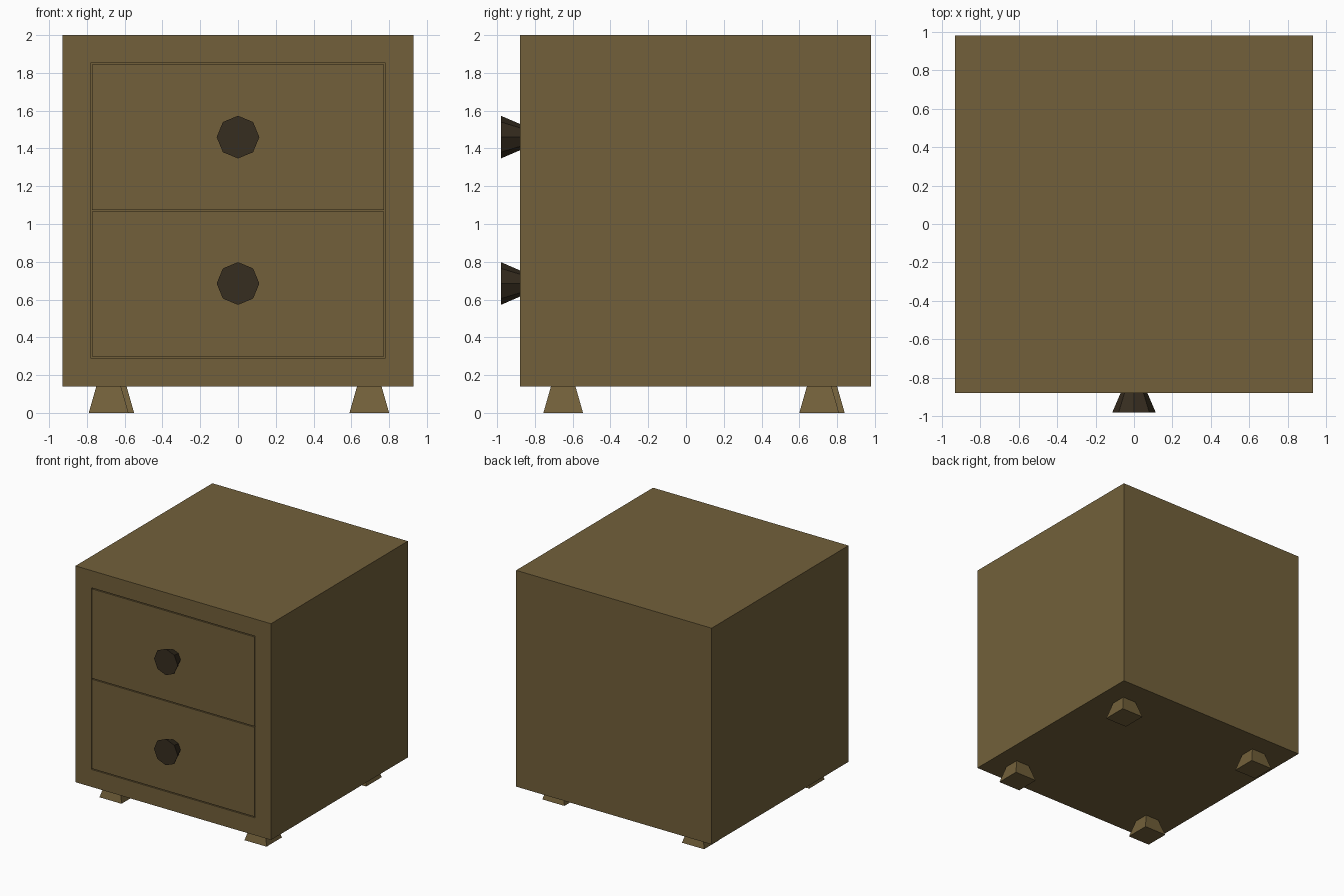
import bpy, bmesh, math
from mathutils import Matrix, Vector

if "Cube" in bpy.data.objects:
    bpy.data.objects.remove(bpy.data.objects["Cube"])


def material(name, rgb):
    m = bpy.data.materials.new(name)
    m.diffuse_color = (*rgb, 1)
    m.use_nodes = True
    m.node_tree.nodes["Principled BSDF"].inputs["Base Color"].default_value = m.diffuse_color
    return m


WOOD = material("wood", (0.17, 0.118, 0.043))
DARK = material("dark_wood", (0.037, 0.026, 0.014))


def finish(bm, name, mat):
    bmesh.ops.recalc_face_normals(bm, faces=bm.faces)
    me = bpy.data.meshes.new(name)
    bm.to_mesh(me)
    bm.free()
    me.materials.append(mat)
    ob = bpy.data.objects.new(name, me)
    bpy.context.collection.objects.link(ob)
    return ob


def box(lo, hi):
    bm = bmesh.new()
    bmesh.ops.create_cube(bm, size=1)
    lo, hi = Vector(lo), Vector(hi)
    for v in bm.verts:
        v.co = [(a + b) / 2 + c * (b - a) for a, b, c in zip(lo, hi, v.co)]
    return bm


FRONT, GAP = -0.88, 0.008

# Cabinet: a box with a shallow recess in the front for the drawers
bm = box((-0.93, FRONT, 0.14), (0.93, 0.98, 2.0))
face = min(bm.faces, key=lambda f: f.calc_center_median().y)
bmesh.ops.inset_region(bm, faces=[face], thickness=0.15)
for v in face.verts:
    v.co.x = math.copysign(0.78, v.co.x)
    v.co.z = 1.852 if v.co.z > 1 else 0.29
recess = bmesh.ops.extrude_discrete_faces(bm, faces=[face])["faces"][0]
for v in recess.verts:
    v.co.y += 0.02
finish(bm, "cabinet", WOOD)

# Two flush drawer fronts, each with an eight-sided flared knob
for name, z0, z1, zk in (("lower", 0.29 + GAP, 1.067, 0.685),
                         ("upper", 1.067 + GAP, 1.852 - GAP, 1.46)):
    finish(box((-0.78 + GAP, FRONT, z0), (0.78 - GAP, FRONT + 0.025, z1)),
           name + "_drawer", WOOD)
    bm = bmesh.new()
    place = Matrix.Translation((0, -0.93, zk)) @ Matrix.Rotation(math.pi / 2, 4, "X")
    bmesh.ops.create_cone(bm, cap_ends=True, segments=8, radius1=0.07,
                          radius2=0.113, depth=0.1, matrix=place)
    finish(bm, name + "_knob", DARK)

# Four feet, wider at the floor
for name, x, y in (("front_left", -0.685, -0.65), ("front_right", 0.695, -0.65),
                   ("back_left", -0.655, 0.735), ("back_right", 0.695, 0.705)):
    bm = box((-0.105, -0.105, 0), (0.105, 0.105, 0.14))
    for v in bm.verts:
        s = 0.62 if v.co.z > 0.1 else 1
        v.co = (x + v.co.x * s, y + v.co.y * s, v.co.z)
    finish(bm, name + "_foot", WOOD)
